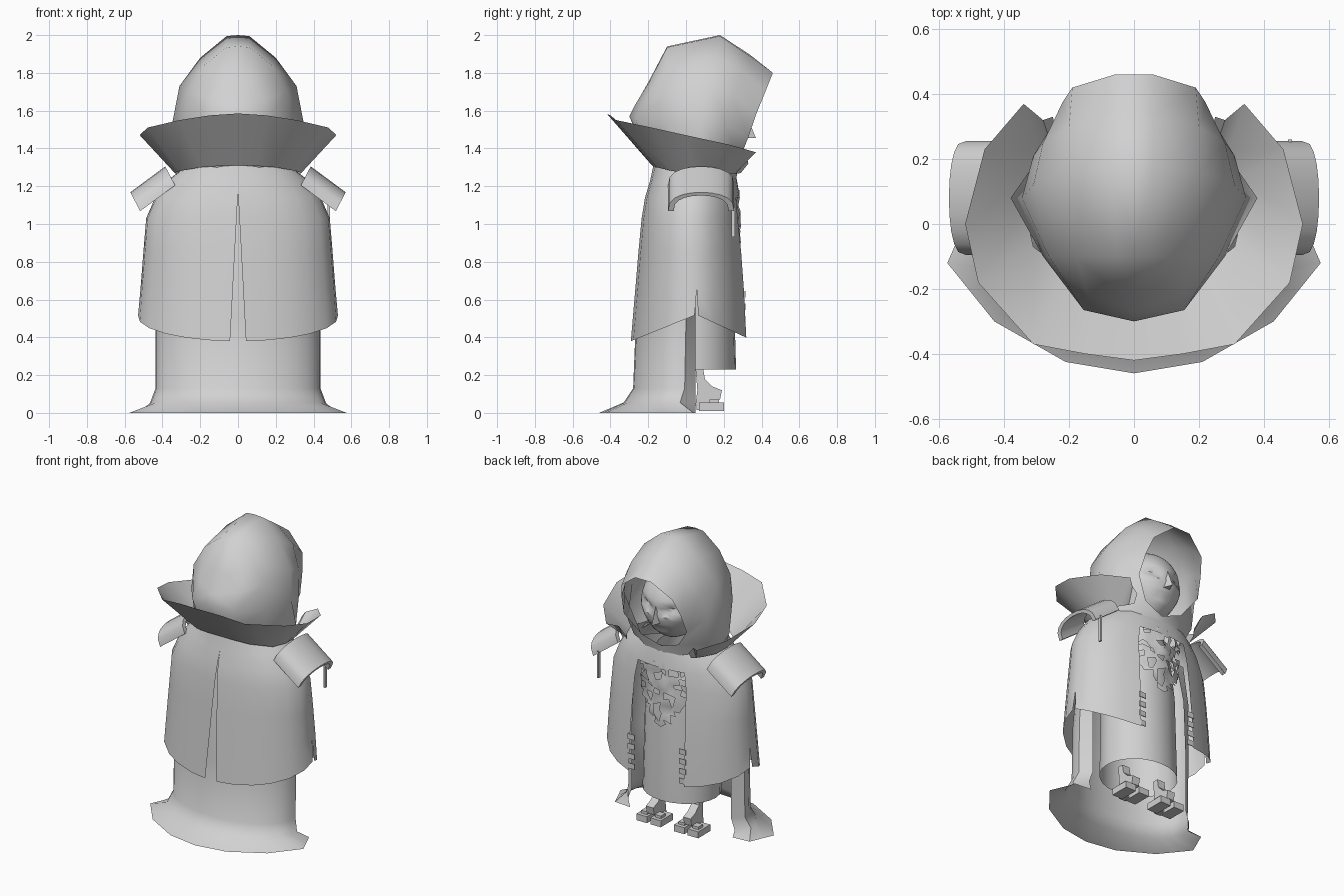
import bpy, bmesh, math, random
from mathutils import Vector, Matrix

if "Cube" in bpy.data.objects:
    bpy.data.objects.remove(bpy.data.objects["Cube"])

random.seed(4)
cloth = bpy.data.materials.new("grey_cloth")
cloth.diffuse_color = (0.64, 0.64, 0.64, 1)
cloth.use_nodes = True
cloth.node_tree.nodes["Principled BSDF"].inputs["Base Color"].default_value = cloth.diffuse_color


def finish(name, bm, mirror=True, smooth=40):
    bmesh.ops.remove_doubles(bm, verts=bm.verts, dist=0.0005)
    me = bpy.data.meshes.new(name)
    bm.to_mesh(me)
    bm.free()
    me.materials.append(cloth)
    ob = bpy.data.objects.new(name, me)
    bpy.context.collection.objects.link(ob)
    if mirror:
        ob.modifiers.new("mirror", "MIRROR")
    if smooth:
        bpy.ops.object.select_all(action='DESELECT')
        ob.select_set(True)
        bpy.context.view_layer.objects.active = ob
        bpy.ops.object.shade_smooth_by_angle(angle=math.radians(smooth))
    return ob


def grid(bm, rows, keep=lambda r, c: True):
    """Skin a list of rows (top to bottom), each a list of points."""
    vs = [[bm.verts.new(p) for p in row] for row in rows]
    for r in range(len(vs) - 1):
        for c in range(len(vs[0]) - 1):
            if keep(r, c):
                bm.faces.new((vs[r][c], vs[r+1][c], vs[r+1][c+1], vs[r][c+1]))


def box(bm, center, size, rot=None):
    m = Matrix.Translation(center) @ (rot or Matrix()) @ Matrix.Diagonal((*size, 1))
    bmesh.ops.create_cube(bm, size=1, matrix=m)


def spread(a, b, n):
    return [a + (b - a) * i / n for i in range(n + 1)]


def oval(phi, rx, y0, y1, z):
    """Point on an oval, phi = 0 at the -y side."""
    return Vector((rx * math.sin(phi), (y0 + y1) / 2 - (y1 - y0) / 2 * math.cos(phi), z))


# hood: half arches from the back seam to the open rim
bm = bmesh.new()
arches = [
    [(0, -.2, 1.75), (0, -.24, 1.68), (0, -.27, 1.63), (0, -.30, 1.57), (0, -.24, 1.43), (0, -.165, 1.30)],
    [(0, -.2, 1.75), (.07, -.195, 1.75), (.14, -.22, 1.66), (.155, -.265, 1.55), (.14, -.22, 1.42), (.11, -.155, 1.29)],
    [(0, -.10, 1.94), (.06, -.1, 1.935), (.18, -.10, 1.84), (.262, -.1, 1.70), (.28, -.10, 1.53), (.26, -.08, 1.29)],
    [(0, .18, 2.0), (.06, .18, 1.995), (.20, .16, 1.88), (.31, .12, 1.73), (.345, .08, 1.55), (.38, .08, 1.39)],
    [(0, .34, 1.895), (.06, .335, 1.89), (.20, .30, 1.81), (.28, .25, 1.68), (.31, .21, 1.52), (.31, .18, 1.34)],
    [(0, .46, 1.80), (.06, .46, 1.80), (.19, .42, 1.70), (.22, .375, 1.59), (.235, .33, 1.46), (.14, .28, 1.33)],
]
grid(bm, [[a[k] for a in arches] for k in range(6)])
# cowl closing under the chin
grid(bm, [[(.26, -.08, 1.29), (.38, .08, 1.39), (.31, .18, 1.34), (.14, .28, 1.33), (0, .265, 1.28)],
          [(.25, -.08, 1.28), (.31, .08, 1.27), (.26, .18, 1.25), (.13, .25, 1.24), (0, .265, 1.23)]])
finish("hood", bm, smooth=80)

# flared collar
bm = bmesh.new()
outer = [(0, -.42, 1.585), (.15, -.40, 1.575), (.31, -.37, 1.55), (.48, -.18, 1.51), (.52, 0, 1.47),
         (.46, .23, 1.42), (.34, .37, 1.38), (.28, .32, 1.36), (.25, .33, 1.32)]
inner = [(0, -.18, 1.31), (.10, -.175, 1.307), (.20, -.155, 1.30), (.31, -.07, 1.28), (.335, .04, 1.27),
         (.325, .14, 1.265), (.29, .22, 1.265), (.26, .26, 1.265), (.24, .29, 1.27)]
grid(bm, [outer, inner])
finish("collar", bm)

# mantle: (z, half width, back y, front y)
MANTLE = [(1.28, .31, -.172, .255), (1.23, .375, -.19, .27), (1.14, .44, -.217, .285), (1.03, .488, -.235, .295),
          (.85, .503, -.252, .315), (.66, .518, -.268, .33)]
SIDE, EDGE = 1.66, math.pi - .405


def mantle_rows(phis, slope, slit_sign):
    rows = []
    for i, (z, rx, y0, y1) in enumerate(MANTLE):
        row = [oval(p, rx, y0, y1, z) for p in phis]
        if i == 0:                         # neckline rises at the back
            for v in row:
                v.z += max(0, -v.y * .19)
        rows.append(row)
    hem = []
    for p in phis:
        q = p + (slit_sign * .03 if p == SIDE else 0)
        v = oval(q, .53, -.292, .345, 0)
        v.z = .52 - slope * abs(v.y - .055)
        hem.append(v)
    rows.append(hem)
    return rows


bm = bmesh.new()
back = mantle_rows([0, .29, .55, .80, 1.09, 1.37, SIDE], .405, -1)
for row in back:
    row[0].x = max(0, .042 * (1.17 - row[0].z) / .79)
grid(bm, back)
grid(bm, mantle_rows([SIDE, 1.95, 2.25, 2.5, EDGE], .46, 1))
# yoke across the chest
grid(bm, [[oval(p, rx, y0, y1, z) for p in spread(EDGE, math.pi, 3)] for z, rx, y0, y1 in MANTLE[:3]])
finish("mantle", bm)

# ragged teeth on the mantle front edges
bm = bmesh.new()
for i in range(4):
    box(bm, (.192, .312, .43 + i * .066), (.05, .005, .036))
finish("mantle_teeth", bm, smooth=0)

# long cloak with turned-in edges and a spreading, faceted train
bm = bmesh.new()
phis = spread(0, 1.60, 8)
rows = [[oval(p, rx, y0, .25, z) for p in phis] + [Vector((rx - .065, .05, z))] for z, rx, y0 in
        [(1.15, .36, -.18), (.9, .42, -.22), (.5, .437, -.265), (.13, .437, -.28), (.055, .465, -.33)]]
keys = [Vector(p) for p in ((0, -.46, 0), (.21, -.425, 0), (.43, -.30, 0), (.575, -.12, 0), (.505, .04, 0))]
train = [keys[i // 2].lerp(keys[(i + 1) // 2], .5) for i in range(9)] + [Vector((.385, .05, 0))]
grid(bm, rows + [train])
finish("cloak", bm)

# skirt tube
bm = bmesh.new()
phis = spread(0, math.pi, 12)
grid(bm, [[oval(p, rx, -.18, y1, z) for p in phis] for z, rx, y1 in
          [(1.2, .17, .2), (1.0, .22, .23), (.78, .24, .25), (.23, .252, .265)]])
finish("skirt", bm)

# torn wrap over the chest, tapering to a point
bm = bmesh.new()
rows = []
for z in spread(1.17, .75, 12):
    rows.append([oval(math.pi + t, .25, -.16, .275, z) + Vector((random.uniform(-.014, .014),
                 random.uniform(-.006, .016), random.uniform(-.014, .014)))
                 for t in spread(-.85, .85, 12)])
holes = {(r, c) for r in range(12) for c in range(12) if random.random() < .2}
grid(bm, [row[::-1] for row in rows],
     lambda r, c: (r, c) not in holes and abs(c - 5.5) < 6.5 - max(0, r - 6))
bmesh.ops.recalc_face_normals(bm, faces=bm.faces)
finish("torn_wrap", bm, mirror=False, smooth=60)

# shoulder plates: arched shells tilted outward
bm = bmesh.new()
inner_top, outer_top = Vector((.385, 0, 1.305)), Vector((.57, 0, 1.168))
drop = Vector((-.052, 0, -.10))


def arch(top, scale):
    pts = []
    for a in spread(0, math.pi, 10):
        v = top + drop * (1 - scale * math.sin(a) ** .7)
        v.y = .08 - .175 * scale * math.cos(a)
        pts.append(v)
    return pts


grid(bm, [arch(inner_top, 1), arch(outer_top, 1), arch(outer_top, .83), arch(inner_top, .83), arch(inner_top, 1)])
finish("shoulder_plate", bm)

# single strip hanging below one plate
bm = bmesh.new()
box(bm, (.48, .25, 1.02), (.012, .02, .18))
finish("shoulder_strip", bm, mirror=False, smooth=0)

# head with a sculpted mask-like front
bm = bmesh.new()
bmesh.ops.create_uvsphere(bm, u_segments=40, v_segments=28, radius=1,
                          matrix=Matrix.Translation((0, .10, 1.53)) @ Matrix.Diagonal((.215, .225, .235, 1)))
for v in bm.verts:
    if v.co.z < 1.5:                       # narrow jaw
        v.co.x *= 1 - (1.5 - v.co.z) * 1.1
    d = math.hypot((abs(v.co.x) - .085) / .07, (v.co.z - 1.53 - abs(v.co.x) * .2) / .03)
    if v.co.y > .2 and d < 1.3:            # slanted eye sockets
        v.co.y -= .03 * (1.3 - d)
    if v.co.y > .2 and abs(v.co.z - 1.40) < .012 and abs(v.co.x) < .07:  # mouth line
        v.co.y -= .012
finish("head", bm, mirror=False)

# narrow nose
bm = bmesh.new()
nose = [bm.verts.new(p) for p in [(0, .315, 1.59), (.026, .305, 1.455), (0, .37, 1.455), (-.026, .305, 1.455)]]
for f in ((0, 2, 1), (0, 3, 2), (1, 2, 3)):
    bm.faces.new([nose[i] for i in f])
bmesh.ops.recalc_face_normals(bm, faces=bm.faces)
finish("nose", bm, mirror=False, smooth=0)

# jointed feet: ankle profile plus two toes and a heel
bm = bmesh.new()
side = [(.05, .24), (.09, .24), (.10, .18), (.14, .14), (.19, .12), (.18, .07), (.12, .05), (.05, .04), (.06, .12)]
face = bm.faces.new([bm.verts.new((.112, y, z)) for y, z in side])
ext = bmesh.ops.extrude_face_region(bm, geom=[face])
bmesh.ops.translate(bm, vec=(.056, 0, 0), verts=[g for g in ext["geom"] if isinstance(g, bmesh.types.BMVert)])
bmesh.ops.recalc_face_normals(bm, faces=bm.faces)
for x in (.088, .192):
    box(bm, (x, .135, .032), (.078, .13, .044))
    box(bm, (x, .15, .062), (.045, .05, .02))
box(bm, (.14, .08, .03), (.05, .05, .03))
finish("foot", bm, smooth=0)
